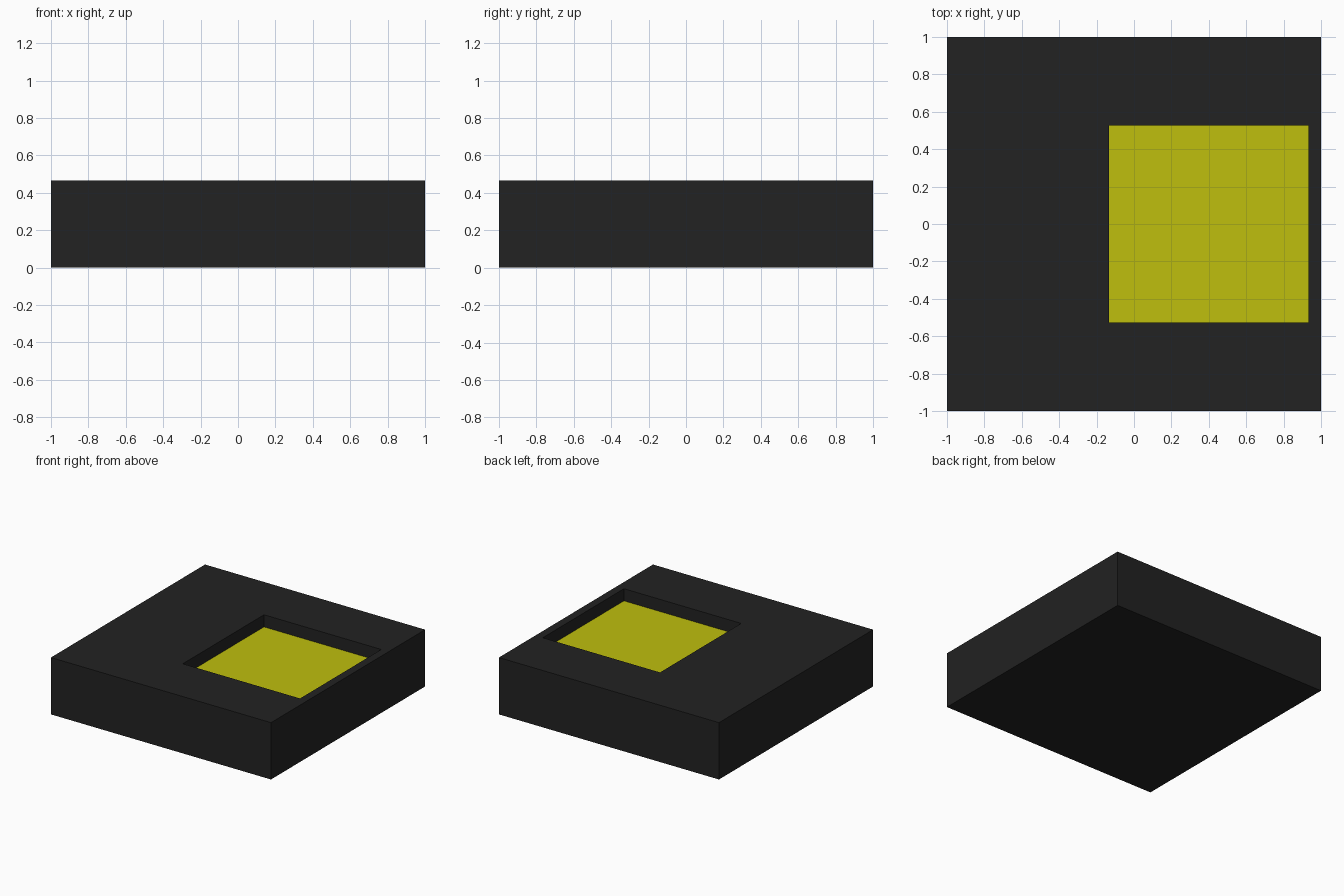
import bpy
import bmesh
from mathutils import Vector

cube = bpy.data.objects.get("Cube")
if cube:
    bpy.data.objects.remove(cube, do_unlink=True)


def make_material(name, color):
    mat = bpy.data.materials.new(name)
    mat.use_nodes = True
    mat.diffuse_color = color
    mat.node_tree.nodes["Principled BSDF"].inputs["Base Color"].default_value = color
    return mat


HEIGHT = 0.467
POCKET_CENTRE = Vector((0.4, 0, 0))
POCKET_HALF_X, POCKET_HALF_Y = 0.533, 0.527
POCKET_DEPTH = 0.1

# Square block
bm = bmesh.new()
bmesh.ops.create_cube(bm, size=1)
bmesh.ops.scale(bm, vec=(2, 2, HEIGHT), verts=bm.verts)
bmesh.ops.translate(bm, vec=(0, 0, HEIGHT / 2), verts=bm.verts)
bm.normal_update()
top = max(bm.faces, key=lambda f: f.normal.z)

# Rim of the off-centre pocket in the top face
bmesh.ops.inset_region(bm, faces=[top], thickness=0.1)
for v in top.verts:
    v.co.x = POCKET_CENTRE.x + (POCKET_HALF_X if v.co.x > 0 else -POCKET_HALF_X)
    v.co.y = POCKET_CENTRE.y + (POCKET_HALF_Y if v.co.y > 0 else -POCKET_HALF_Y)

# Pocket walls and coloured floor
floor = bmesh.ops.extrude_discrete_faces(bm, faces=[top])["faces"][0]
bmesh.ops.translate(bm, vec=(0, 0, -POCKET_DEPTH), verts=floor.verts)
floor.material_index = 1
bmesh.ops.recalc_face_normals(bm, faces=bm.faces)

mesh = bpy.data.meshes.new("recessed_block")
bm.to_mesh(mesh)
bm.free()
mesh.materials.append(make_material("charcoal", (0.0160, 0.0160, 0.0160, 1)))
mesh.materials.append(make_material("yellow", (0.52, 0.52, 0.004, 1)))
bpy.context.collection.objects.link(bpy.data.objects.new("recessed_block", mesh))
